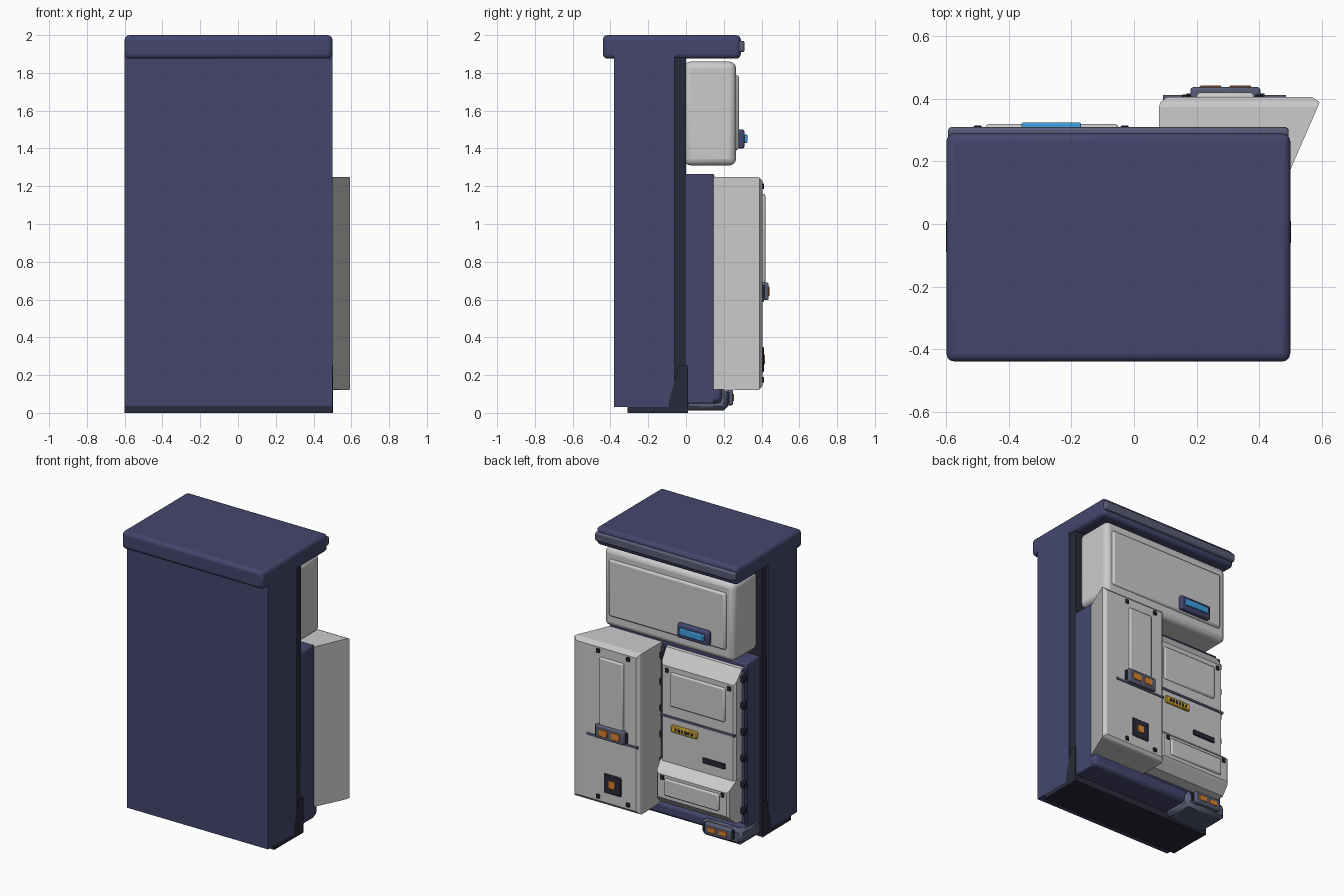
import bpy, bmesh
from math import radians

if "Cube" in bpy.data.objects:
    bpy.data.objects.remove(bpy.data.objects["Cube"])

def material(name, r, g, b):
    m = bpy.data.materials.new(name)
    m.diffuse_color = (r, g, b, 1)
    m.use_nodes = True
    m.node_tree.nodes["Principled BSDF"].inputs["Base Color"].default_value = m.diffuse_color
    return m

NAVY = material("navy", .058, .062, .155)
DARK = material("dark", .022, .023, .042)
SLATE = material("slate", .10, .11, .18)
GREY = material("light_grey", .62, .62, .62)
ORANGE = material("orange", .7, .22, .03)
YELLOW = material("yellow", .75, .45, .04)
BLUE = material("blue", .05, .35, .75)

def loft(name, rings, mat, bevel=0, segments=2):
    """Solid lofted through rectangles given as (y, x0, x1, z0, z1), back to front."""
    bm = bmesh.new()
    loops = [[bm.verts.new(p) for p in ((x0, y, z0), (x1, y, z0), (x1, y, z1), (x0, y, z1))]
             for y, x0, x1, z0, z1 in rings]
    bm.faces.new(loops[0])
    bm.faces.new(loops[-1][::-1])
    for a, b in zip(loops, loops[1:]):
        for i in range(4):
            j = (i + 1) % 4
            bm.faces.new((a[i], b[i], b[j], a[j]))
    bmesh.ops.recalc_face_normals(bm, faces=bm.faces)
    me = bpy.data.meshes.new(name)
    bm.to_mesh(me)
    bm.free()
    ob = bpy.data.objects.new(name, me)
    bpy.context.collection.objects.link(ob)
    me.materials.append(mat)
    if bevel:
        mod = ob.modifiers.new("bevel", "BEVEL")
        mod.width, mod.segments, mod.limit_method = bevel, segments, 'ANGLE'
        bpy.ops.object.select_all(action='DESELECT')
        ob.select_set(True)
        bpy.context.view_layer.objects.active = ob
        bpy.ops.object.shade_smooth_by_angle(angle=radians(40))
    return ob

def box(name, x, y, z, mat, bevel=0, segments=2):
    return loft(name, [(y[0], *x, *z), (y[1], *x, *z)], mat, bevel, segments)

def bolts(name, xs, zs, y):
    for x in xs:
        for z in zs:
            box(name, (x - .013, x + .013), (y - .01, y + .008), (z - .015, z + .015), DARK, .003, 1)

# Cabinet shell, recessed back column, base and cap
box("body_shell", (-.6, .5), (-.38, -.06), (.03, 1.9), NAVY)
box("back_column", (-.59, .49), (-.06, 0), (.03, 1.9), DARK)
box("base_plate", (-.6, .5), (-.31, .005), (0, .03), DARK)
box("cap", (-.6, .5), (-.44, .29), (1.875, 2), NAVY, .025, 3)
box("cap_rail", (-.595, .495), (.27, .31), (1.91, 1.97), SLATE, .01)
for x in (-.6, .5):
    loft("corner_foot", [(-.09, x - .001, x + .001, 0, .06), (-.04, x - .002, x + .002, 0, .25),
                         (.01, x - .002, x + .002, 0, .25)], DARK)

# Upper compartment with raised panel and display
box("upper_box", (-.555, .455), (-.01, .265), (1.31, 1.86), GREY, .035, 3)
box("upper_panel", (-.5, .41), (.25, .28), (1.39, 1.79), GREY, .014)
box("display_housing", (-.39, -.145), (.27, .31), (1.4, 1.5), NAVY, .012)
box("display_screen", (-.36, -.17), (.3, .325), (1.43, 1.475), BLUE, .005)

# Lower frame and kick plate
box("lower_frame", (-.575, .49), (-.01, .15), (.05, 1.265), NAVY, .008)
box("kick_plate", (-.575, .49), (-.01, .19), (.05, .14), NAVY, .025)

# Side clips on both edges of the centre panel
for x in (-.57, .06):
    box("clip_rail", (x - .01, x + .012), (.14, .175), (.15, 1.23), NAVY)
    for i in range(6):
        z = .22 + i * .185
        box("clip", (x - .016, x + .016), (.15, .19), (z, z + .05), DARK, .006, 1)

# Centre panel with sloped top
loft("centre_panel", [(.14, -.555, .035, .17, 1.24), (.17, -.555, .035, .17, 1.235),
                      (.225, -.55, .03, .2, 1.16), (.24, -.535, .015, .22, 1.14)], GREY)
box("centre_inset", (-.475, -.05), (.23, .252), (.865, 1.105), GREY, .012)
box("centre_strip", (-.55, .03), (.23, .247), (.78, .795), SLATE)
box("yellow_label", (-.26, -.06), (.23, .256), (.69, .74), YELLOW, .006, 1)
for i in range(6):
    x = -.232 + i * .025
    box("label_slot", (x, x + .016), (.25, .259), (.705, .724), DARK)
box("vent", (-.475, -.3), (.23, .25), (.535, .572), DARK, .003, 1)
bolts("centre_bolt", (-.505, -.02), (1.11,), .24)

# Drawer with chamfered edges
loft("drawer", [(.16, -.555, .035, .16, .475), (.235, -.555, .035, .17, .47),
                (.295, -.545, .02, .225, .42), (.308, -.53, .005, .24, .405)], GREY)
box("drawer_inset", (-.475, -.05), (.295, .32), (.265, .385), GREY, .01)
bolts("drawer_bolt", (-.5, -.03), (.385,), .307)

# Splayed side door
loft("side_door", [(.145, .08, .488, .125, 1.25), (.375, .08, .588, .12, 1.25),
                   (.39, .085, .594, .125, 1.245), (.406, .105, .57, .145, 1.225)], GREY)
box("door_inset", (.2, .385), (.39, .42), (.68, 1.16), GREY, .01)
box("door_strip", (.092, .487), (.39, .412), (.587, .602), SLATE)
box("door_button_plate", (.22, .355), (.39, .413), (.215, .35), DARK, .006, 1)
box("door_button", (.262, .315), (.4, .418), (.255, .31), ORANGE, .004, 1)
bolts("door_bolt", (.165, .4), (.175, 1.2), .406)

# Twin lamps: one on the door, one on the foot block
def twin_lamp(x0, x1, y, z0, z1):
    box("lamp_back", (x0 - .012, x1 + .012), (y - .02, y + .01), (z0 + .012, z1 - .012), DARK)
    box("lamp_housing", (x0, x1), (y - .01, y + .03), (z0, z1), SLATE, .01)
    mid, half = (x0 + x1) / 2, (x1 - x0) / 2
    for s in (-1, 1):
        c = mid + s * half * .42
        box("lamp", (c - half * .31, c + half * .31), (y + .02, y + .035), (z0 + .022, z1 - .022), ORANGE, .003, 1)

twin_lamp(.18, .405, .408, .597, .69)
box("foot_block", (-.585, -.27), (-.01, .222), (.012, .125), SLATE, .022, 1)
twin_lamp(-.52, -.315, .22, .04, .122)
